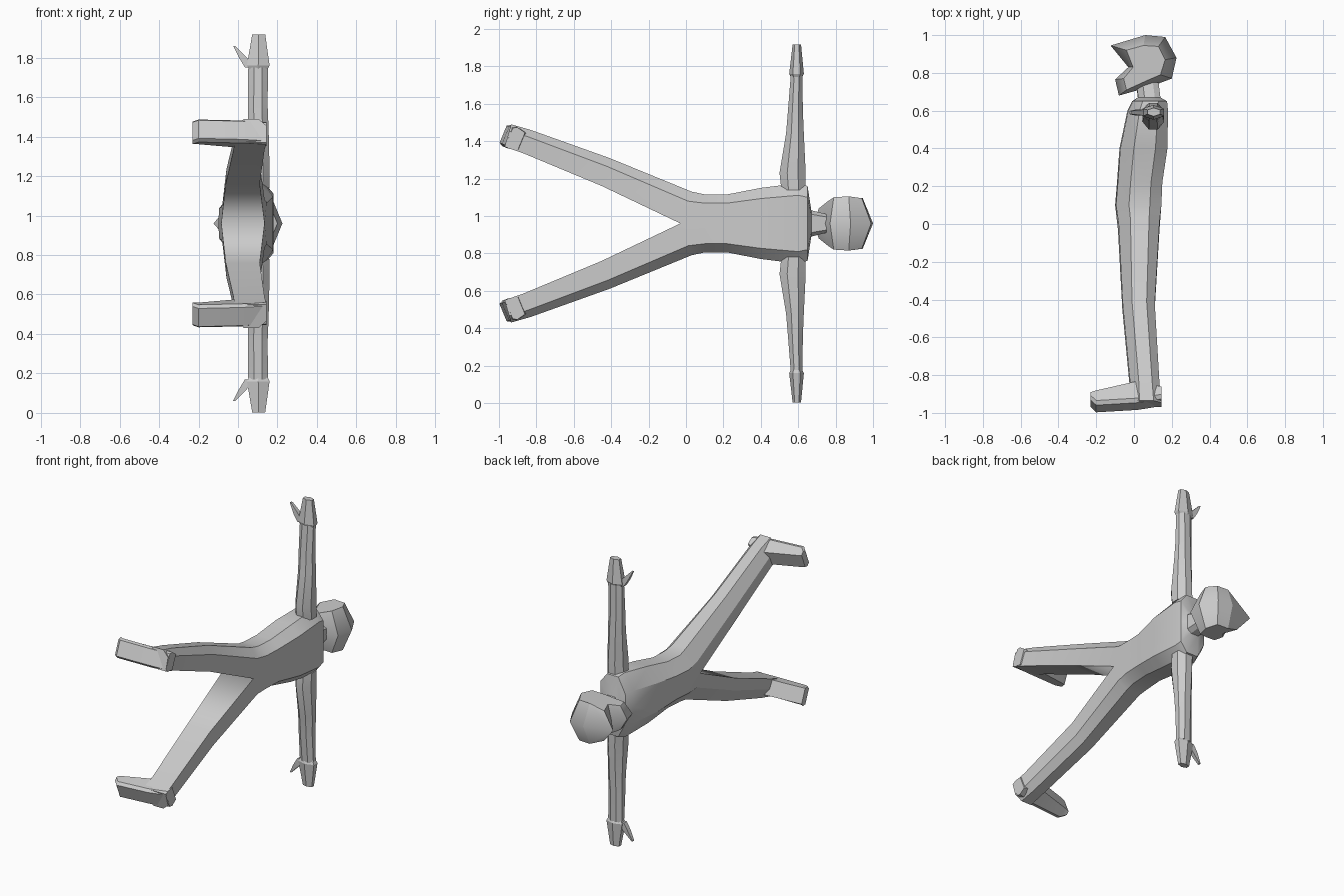
import bpy, bmesh
from math import radians, cos, sin, pi
from mathutils import Vector

cube = bpy.data.objects.get("Cube")
if cube:
    bpy.data.objects.remove(cube)

MID = 0.96  # height of the mirror plane

grey = bpy.data.materials.new("plain_grey")
grey.use_nodes = True
COLOUR = (0.6, 0.6, 0.6, 1)
grey.diffuse_color = COLOUR
grey.node_tree.nodes["Principled BSDF"].inputs["Base Color"].default_value = COLOUR


def loft(name, rings, caps=(True, True), angle=25):
    """Skin matching rings on one half, then mirror the half across MID."""
    bm = bmesh.new()
    loops = [[bm.verts.new(p) for p in ring] for ring in rings]
    n = len(loops[0])
    for a, b in zip(loops, loops[1:]):
        for i in range(n):
            j = (i + 1) % n
            quad = (a[i], a[j], b[j], b[i])
            if any(abs(v.co.z) > 1e-4 for v in quad):
                bm.faces.new(quad)
    for wanted, ring in zip(caps, (loops[0], loops[-1])):
        if wanted:
            bm.faces.new(ring)
    bmesh.ops.recalc_face_normals(bm, faces=bm.faces)
    # an open half has an ambiguous outside, so check against its centre
    centre = sum((v.co for v in bm.verts), Vector()) / len(bm.verts)
    if sum((f.calc_center_median() - centre).dot(f.normal) * f.calc_area() for f in bm.faces) < 0:
        bmesh.ops.reverse_faces(bm, faces=bm.faces)
    mesh = bpy.data.meshes.new(name)
    bm.to_mesh(mesh)
    bm.free()
    mesh.materials.append(grey)
    obj = bpy.data.objects.new(name, mesh)
    obj.location.z = MID
    bpy.context.collection.objects.link(obj)
    bpy.ops.object.select_all(action="DESELECT")
    obj.select_set(True)
    bpy.context.view_layer.objects.active = obj
    bpy.ops.object.shade_smooth_by_angle(angle=radians(angle))
    mirror = obj.modifiers.new("mirror", "MIRROR")
    mirror.use_axis = (False, False, True)
    return obj


def trunk_ring(y, front, back, inner, outer, lean=0):
    """Half section: flat inner side, chamfered outer side."""
    d, t = outer - inner, back - front
    return [(front, y, inner),
            (front + 0.02 * t, y + lean * 0.5, inner + 0.5 * d),
            (front + 0.3 * t, y + lean, outer),
            (front + 0.75 * t, y + lean, outer),
            (back, y + lean * 0.7, inner + 0.7 * d),
            (back, y, inner)]


def arm_ring(w, y0, y1, x0, x1, sides=8):
    cx, cy, rx, ry = (x0 + x1) / 2, (y0 + y1) / 2, (x1 - x0) / 2, (y1 - y0) / 2
    k = 1 / cos(pi / sides)
    return [(cx + k * rx * cos((i + 0.5) * 2 * pi / sides),
             cy + k * ry * sin((i + 0.5) * 2 * pi / sides), w) for i in range(sides)]


# torso running on into the spread legs
loft("torso_and_legs", [trunk_ring(*r) for r in (
    (0.75, 0.01, 0.13, 0, 0.05),
    (0.67, 0.02, 0.14, 0, 0.07),
    (0.65, -0.01, 0.175, 0, 0.2),
    (0.6, -0.035, 0.18, 0, 0.215),
    (0.4, -0.077, 0.177, 0, 0.19),
    (0.22, -0.09, 0.15, 0, 0.155),
    (0.1, -0.1, 0.145, 0, 0.155),
    (-0.03, -0.085, 0.135, 0, 0.17, 0.06),
    (-0.45, -0.062, 0.11, 0.2, 0.35, 0.04),
    (-0.87, -0.022, 0.135, 0.375, 0.5, 0.04),
    (-0.97, -0.02, 0.145, 0.41, 0.53, 0.035))])

# feet pointing forward from the ankles
def foot_ring(x, sole, top):
    def at(s, side):
        return (x, -s + 0.38 * side, 0.47 - 0.38 * (0.96 - s) + 0.92 * side)
    return [at(sole, -0.05), at(sole, 0.05), at(sole - 0.02, 0.062),
            at(top, 0.05), at(top, -0.05), at(sole - 0.02, -0.062)]


loft("foot", [foot_ring(*r) for r in (
    (0.145, 0.945, 0.88), (0.02, 0.965, 0.85),
    (-0.2, 0.978, 0.9), (-0.23, 0.95, 0.91))])

# arms, hands and thumbs
loft("arm", [arm_ring(*r) for r in (
    (0.18, 0.51, 0.64, 0.04, 0.16),
    (0.27, 0.5, 0.64, 0.045, 0.16),
    (0.48, 0.535, 0.63, 0.05, 0.155),
    (0.6, 0.545, 0.625, 0.05, 0.15),
    (0.79, 0.56, 0.622, 0.052, 0.152))])
loft("hand", [arm_ring(*r, 6) for r in (
    (0.78, 0.565, 0.615, 0.055, 0.15),
    (0.8, 0.557, 0.625, 0.045, 0.16),
    (0.957, 0.573, 0.612, 0.072, 0.138))])
loft("thumb", [arm_ring(*r, 4) for r in (
    (0.79, 0.575, 0.605, 0.035, 0.08),
    (0.84, 0.575, 0.605, 0.005, 0.045),
    (0.9, 0.582, 0.598, -0.025, -0.015))])

# faceted head: centre profile widening into a smaller side profile
centre_line = [(-0.124, 0.945), (0.06, 1), (0.165, 0.99), (0.225, 0.88), (0.2, 0.77),
               (0.08, 0.725), (-0.08, 0.68), (-0.1, 0.765), (-0.03, 0.83)]
side_line = [(-0.04, 0.92, 0.1), (0.05, 0.945, 0.135), (0.13, 0.94, 0.135),
             (0.165, 0.87, 0.145), (0.14, 0.79, 0.14), (0.07, 0.76, 0.12),
             (-0.04, 0.71, 0.08), (-0.055, 0.77, 0.08), (-0.005, 0.83, 0.1)]
loft("head", [[(x, y, 0) for x, y in centre_line], side_line], (False, True), 15)
